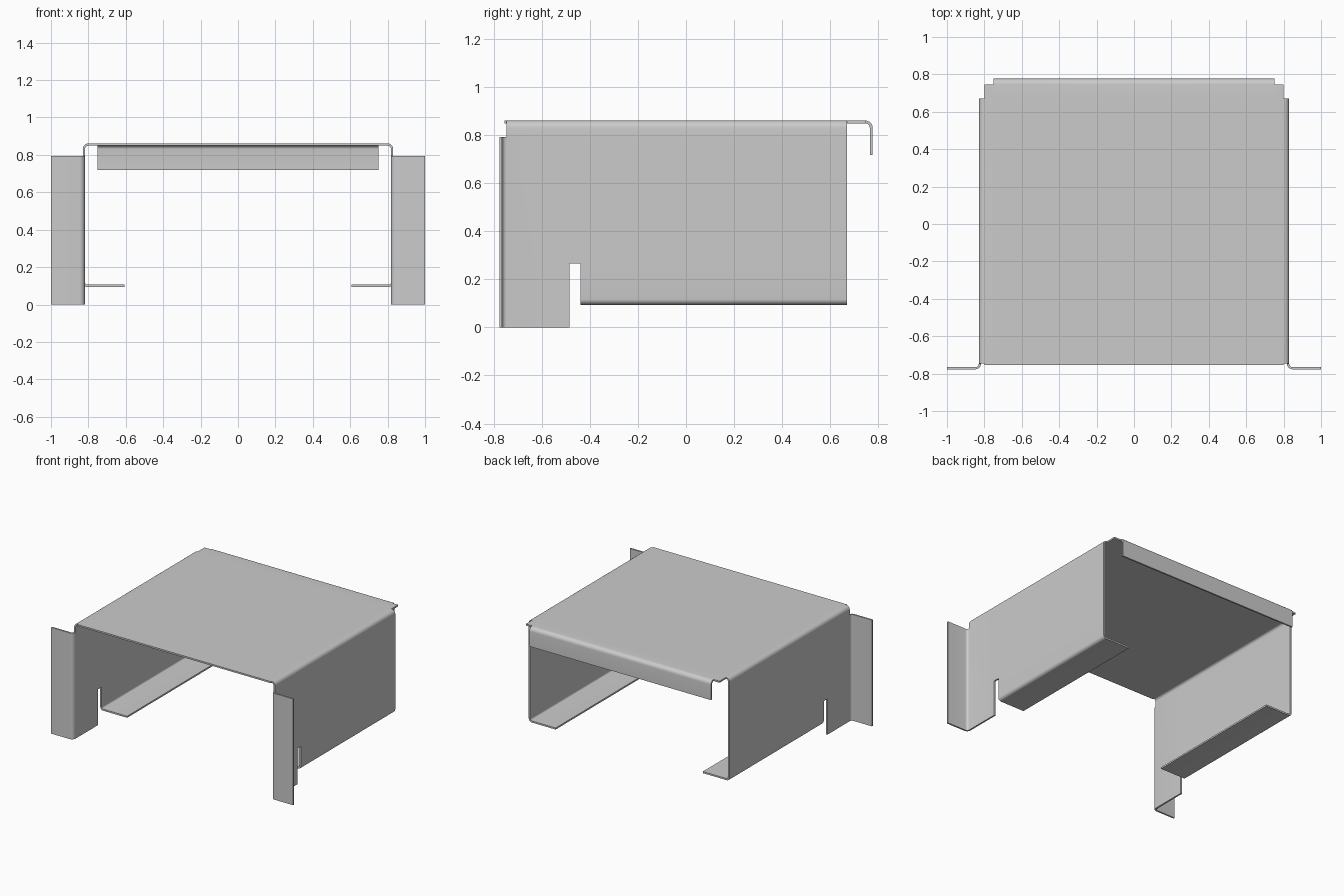
import bpy, bmesh
from math import sin, cos, radians

if "Cube" in bpy.data.objects:
    bpy.data.objects.remove(bpy.data.objects["Cube"])

T = 0.012                      # sheet thickness
TOP, SIDE = 0.861, 0.83        # outer faces of the top and the side walls
FRONT, BACK = -0.747, 0.67     # wall ends
SLOT_A, SLOT_B, SLOT_Z = -0.484, -0.44, 0.267
FLANGE_Z = 0.793

bm = bmesh.new()


def arc(cx, cy, r, a0, a1, n=6):
    """Points of a bend, angles in degrees."""
    return [(cx + r * cos(radians(a0 + (a1 - a0) * i / n)),
             cy + r * sin(radians(a0 + (a1 - a0) * i / n))) for i in range(n + 1)]


def sheet(profile, breaks, place):
    """Sweep a 2D profile through straight breaks as a grid of quads."""
    rows = [[bm.verts.new(place(p, q, s)) for p, q in profile] for s in breaks]
    for r0, r1 in zip(rows, rows[1:]):
        for i in range(len(profile) - 1):
            bm.faces.new((r0[i], r0[i + 1], r1[i + 1], r1[i]))


def along_y(p, q, s): return (p, s, q)
def along_z(p, q, s): return (p, q, s)
def along_x(p, q, s): return (s, p, q)


wall_y = [FRONT, SLOT_A, SLOT_B, BACK]

# Top plate
sheet([(0, TOP), (0.75, TOP), (0.80, TOP)], [-0.755] + wall_y + [0.747], along_y)
# Upper bend and side wall
sheet(arc(0.80, TOP - 0.03, 0.03, 90, 0) + [(SIDE, FLANGE_Z), (SIDE, SLOT_Z)],
      wall_y, along_y)
# Front leg, ahead of the slot
sheet([(SIDE, SLOT_Z), (SIDE, 0)], [FRONT, SLOT_A], along_y)
# Lower wall with inward foot lip
sheet([(SIDE, SLOT_Z)] + arc(SIDE - 0.024, 0.094 + 0.024, 0.024, 0, -90) + [(0.608, 0.094)],
      [SLOT_B, BACK], along_y)
# Outward front flange
sheet(arc(SIDE + 0.018, FRONT, 0.018, 180, 270) + [(1.0, FRONT - 0.018)],
      [0, SLOT_Z, FLANGE_Z], along_z)
# Rear drop lip
sheet(arc(0.747, TOP - 0.03, 0.03, 90, 0) + [(0.777, 0.718)], [0, 0.75], along_x)

# Join into one sheet with normals facing outward
bmesh.ops.remove_doubles(bm, verts=bm.verts, dist=1e-4)
bmesh.ops.recalc_face_normals(bm, faces=bm.faces)
bm.normal_update()
top_face = max(bm.faces, key=lambda f: f.calc_center_median().z)
if top_face.normal.z < 0:
    bmesh.ops.reverse_faces(bm, faces=bm.faces)

mesh = bpy.data.meshes.new("bent_sheet_cover")
bm.to_mesh(mesh)
bm.free()
cover = bpy.data.objects.new("bent_sheet_cover", mesh)
bpy.context.collection.objects.link(cover)

# Mirror to the other side, then thicken inward
mirror = cover.modifiers.new("mirror", 'MIRROR')
mirror.use_clip = True
solid = cover.modifiers.new("thickness", 'SOLIDIFY')
solid.thickness = T
solid.offset = -1
solid.use_even_offset = True

bpy.context.view_layer.objects.active = cover
cover.select_set(True)
bpy.ops.object.convert(target='MESH')
bpy.ops.object.shade_smooth_by_angle(angle=radians(30))
